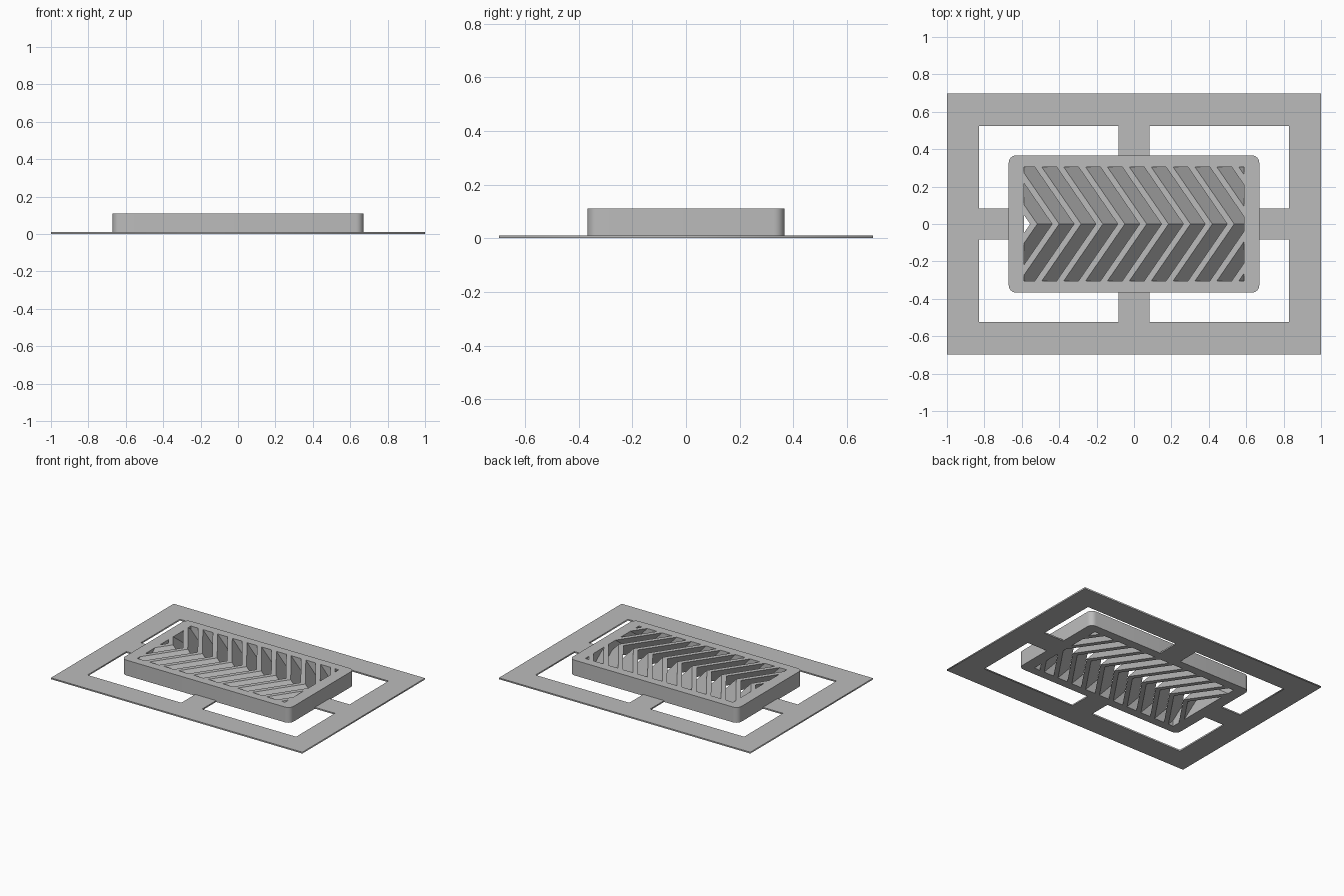
import bpy, bmesh, math
from mathutils import Vector

if "Cube" in bpy.data.objects:
    bpy.data.objects.remove(bpy.data.objects["Cube"], do_unlink=True)

grey = bpy.data.materials.new("plain_grey")
grey.use_nodes = True
colour = (0.5, 0.5, 0.5, 1)
grey.diffuse_color = colour
grey.node_tree.nodes["Principled BSDF"].inputs["Base Color"].default_value = colour

# Overall sizes
PLATE_X, PLATE_Y, PLATE_H = 1.0, 0.697, 0.01
OPEN_X, OPEN_Y = 0.83, 0.525
BLOCK_X, BLOCK_Y, BLOCK_H = 0.67, 0.367, 0.11
VENT_X, VENT_Y = 0.588, 0.305
TIE = 0.083


def add_mesh(name, mesh):
    obj = bpy.data.objects.new(name, mesh)
    bpy.context.collection.objects.link(obj)
    mesh.materials.clear()
    mesh.materials.append(grey)
    return obj


def rounded_rect(hx, hy, r=0.0, steps=6):
    """Outline of a centred rectangle with optional round corners."""
    if r == 0:
        return [(hx, hy), (-hx, hy), (-hx, -hy), (hx, -hy)]
    pts = []
    for i, (sx, sy) in enumerate([(1, 1), (-1, 1), (-1, -1), (1, -1)]):
        for j in range(steps + 1):
            a = math.pi / 2 * (i + j / steps)
            pts.append((sx * (hx - r) + r * math.cos(a), sy * (hy - r) + r * math.sin(a)))
    return pts


def extruded_ring(name, outer, inner, height):
    """Filled flat curve with a hole, extruded upward from z = 0."""
    curve = bpy.data.curves.new(name + "_outline", "CURVE")
    curve.dimensions = "2D"
    curve.fill_mode = "BOTH"
    curve.extrude = height / 2
    for pts in (outer, inner):
        spline = curve.splines.new("POLY")
        spline.points.add(len(pts) - 1)
        for p, (x, y) in zip(spline.points, pts):
            p.co = (x, y, 0, 1)
        spline.use_cyclic_u = True
    helper = bpy.data.objects.new(name + "_helper", curve)
    bpy.context.collection.objects.link(helper)
    bpy.context.view_layer.update()
    mesh = bpy.data.meshes.new_from_object(
        helper.evaluated_get(bpy.context.evaluated_depsgraph_get()))
    bpy.data.objects.remove(helper, do_unlink=True)
    bm = bmesh.new()
    bm.from_mesh(mesh)
    bmesh.ops.remove_doubles(bm, verts=bm.verts, dist=1e-5)
    bmesh.ops.translate(bm, verts=bm.verts, vec=(0, 0, height / 2))
    bmesh.ops.recalc_face_normals(bm, faces=bm.faces)
    bm.to_mesh(mesh)
    bm.free()
    mesh.name = name
    return add_mesh(name, mesh)


def box(name, lo, hi):
    bm = bmesh.new()
    bmesh.ops.create_cube(bm, size=1)
    lo, hi = Vector(lo), Vector(hi)
    for v in bm.verts:
        v.co = (lo + hi) / 2 + v.co * (hi - lo)
    mesh = bpy.data.meshes.new(name)
    bm.to_mesh(mesh)
    bm.free()
    return add_mesh(name, mesh)


# Thin border plate
extruded_ring("border_plate", rounded_rect(PLATE_X, PLATE_Y),
              rounded_rect(OPEN_X, OPEN_Y), PLATE_H)

# Ties between the border and the vent
for side, s in (("left", 1), ("right", -1)):
    a, b = sorted((s * BLOCK_X, s * OPEN_X))
    box(side + "_tie", (a, -TIE, 0), (b, TIE, PLATE_H))
for side, s in (("back", 1), ("front", -1)):
    a, b = sorted((s * BLOCK_Y, s * OPEN_Y))
    box(side + "_tie", (-TIE, a, 0), (TIE, b, PLATE_H))

# Raised vent rim with round corners
rim = extruded_ring("vent_rim", rounded_rect(BLOCK_X, BLOCK_Y, 0.04),
                    rounded_rect(VENT_X, VENT_Y), BLOCK_H)
bpy.ops.object.select_all(action="DESELECT")
bpy.context.view_layer.objects.active = rim
rim.select_set(True)
bpy.ops.object.shade_smooth_by_angle(angle=math.radians(30))

# Chevron louvres, leaning toward +x as they go down
FIRST, PITCH, WIDTH, LEAN, SWEEP = -0.555, 0.117, 0.038, 0.1, 0.21
bm = bmesh.new()
for k in range(12):
    x0 = FIRST + k * PITCH
    rings = []
    for y in (-VENT_Y, 0, VENT_Y):
        x = x0 - SWEEP * abs(y) / VENT_Y
        rings.append([bm.verts.new(c) for c in (
            (x + LEAN, y, 0), (x + LEAN + WIDTH, y, 0),
            (x + WIDTH, y, BLOCK_H), (x, y, BLOCK_H))])
    for near, far in zip(rings, rings[1:]):
        for i in range(4):
            j = (i + 1) % 4
            bm.faces.new((near[i], near[j], far[j], far[i]))
    bm.faces.new(rings[0])
    bm.faces.new(rings[-1])

# Trim the louvres flush with the rim
for s in (1, -1):
    cut = bmesh.ops.bisect_plane(
        bm, geom=bm.verts[:] + bm.edges[:] + bm.faces[:], dist=1e-6,
        plane_co=(s * VENT_X, 0, 0), plane_no=(s, 0, 0), clear_outer=True)
    edges = [e for e in cut["geom_cut"] if isinstance(e, bmesh.types.BMEdge)]
    bmesh.ops.holes_fill(bm, edges=edges, sides=0)
bmesh.ops.recalc_face_normals(bm, faces=bm.faces)
louvres = bpy.data.meshes.new("vent_louvres")
bm.to_mesh(louvres)
bm.free()
add_mesh("vent_louvres", louvres)
